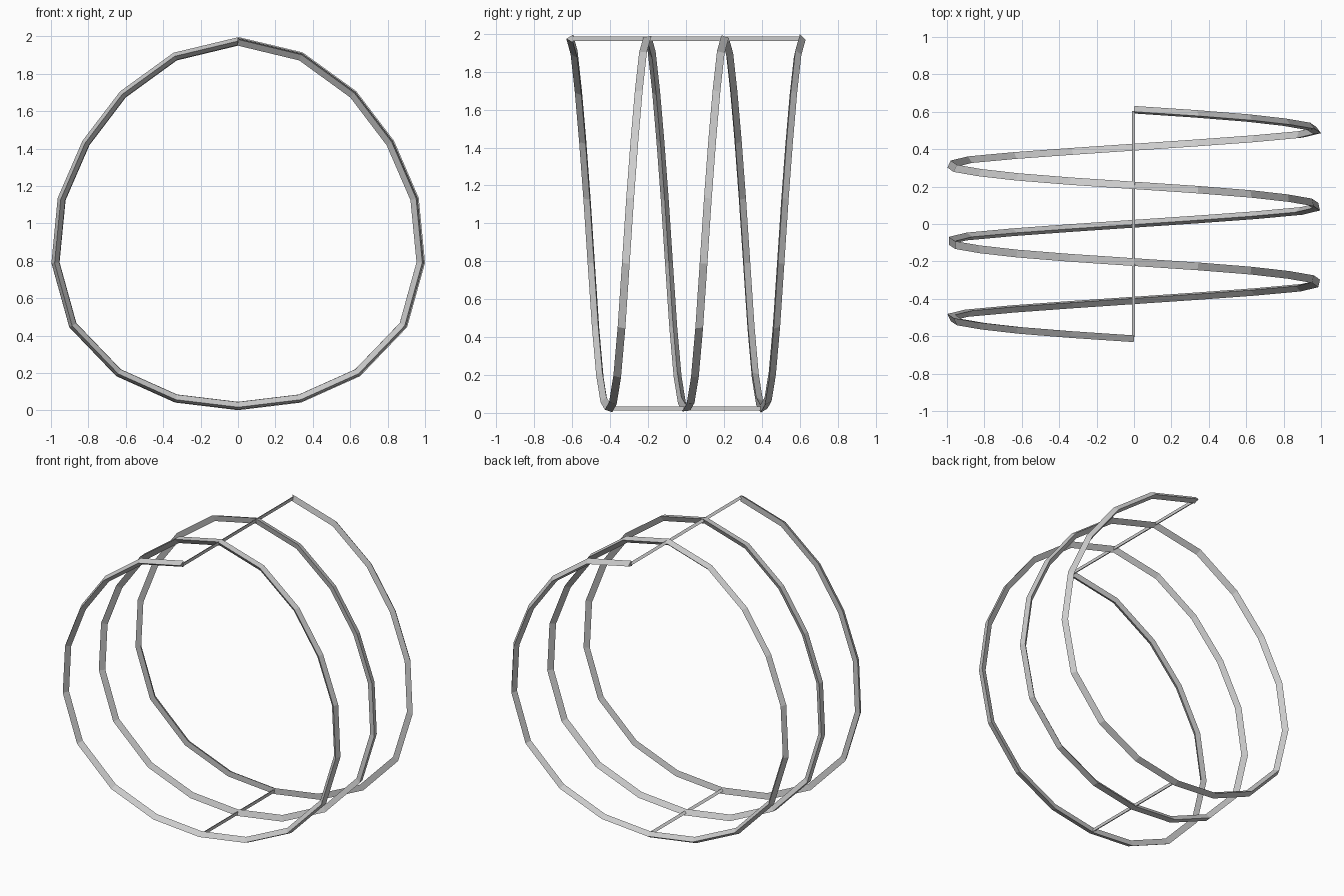
import bpy, bmesh
from mathutils import Vector

if "Cube" in bpy.data.objects:
    bpy.data.objects.remove(bpy.data.objects["Cube"])

# Half outline of one coil turn (x, z), top to bottom
HALF = [(0, 1.974), (.337, 1.893), (.617, 1.69), (.815, 1.43), (.945, 1.13),
        (.978, .79), (.885, .455), (.64, .2), (.332, .062), (0, .022)]
LOOP = [(-x, z) for x, z in HALF] + HALF[-2:0:-1]
N, TURNS, PITCH = len(LOOP), 3, 0.405


def tube(name, rings):
    """Skin a row of equal cross-sections and cap both ends."""
    bm = bmesh.new()
    rows = [[bm.verts.new(p) for p in ring] for ring in rings]
    k = len(rows[0])
    for a, b in zip(rows, rows[1:]):
        for i in range(k):
            j = (i + 1) % k
            bm.faces.new((a[i], a[j], b[j], b[i]))
    bm.faces.new(rows[0])
    bm.faces.new(rows[-1])
    bmesh.ops.recalc_face_normals(bm, faces=bm.faces)
    mesh = bpy.data.meshes.new(name)
    bm.to_mesh(mesh)
    bm.free()
    obj = bpy.data.objects.new(name, mesh)
    bpy.context.collection.objects.link(obj)


def coil_point(s):
    x, z = LOOP[s % N]
    return Vector((x, (s / N - TURNS / 2) * PITCH, z))


# Coil: three-sided wire, ridge starts towards the front and rolls along the path
section = [Vector((0, -.024, 0)), Vector((0, .012, .021)), Vector((0, .012, -.021))]
tangent = Vector((-1, 0, 0))
rings = []
for s in range(N * TURNS + 1):
    new = (coil_point(s + 1) - coil_point(s - 1)).normalized()
    turn = tangent.rotation_difference(new)
    section = [turn @ v for v in section]
    tangent = new
    rings.append([coil_point(s) + v for v in section])
tube("coil", rings)

# Straight tie bars along the top and bottom of the coil, flat side to the right
for name, z, reach in (("top_bar", 1.974, .605), ("bottom_bar", .024, .405)):
    tube(name, [[(-.012, y, z), (.006, y, z + .011), (.006, y, z - .011)]
                for y in (-reach, reach)])
